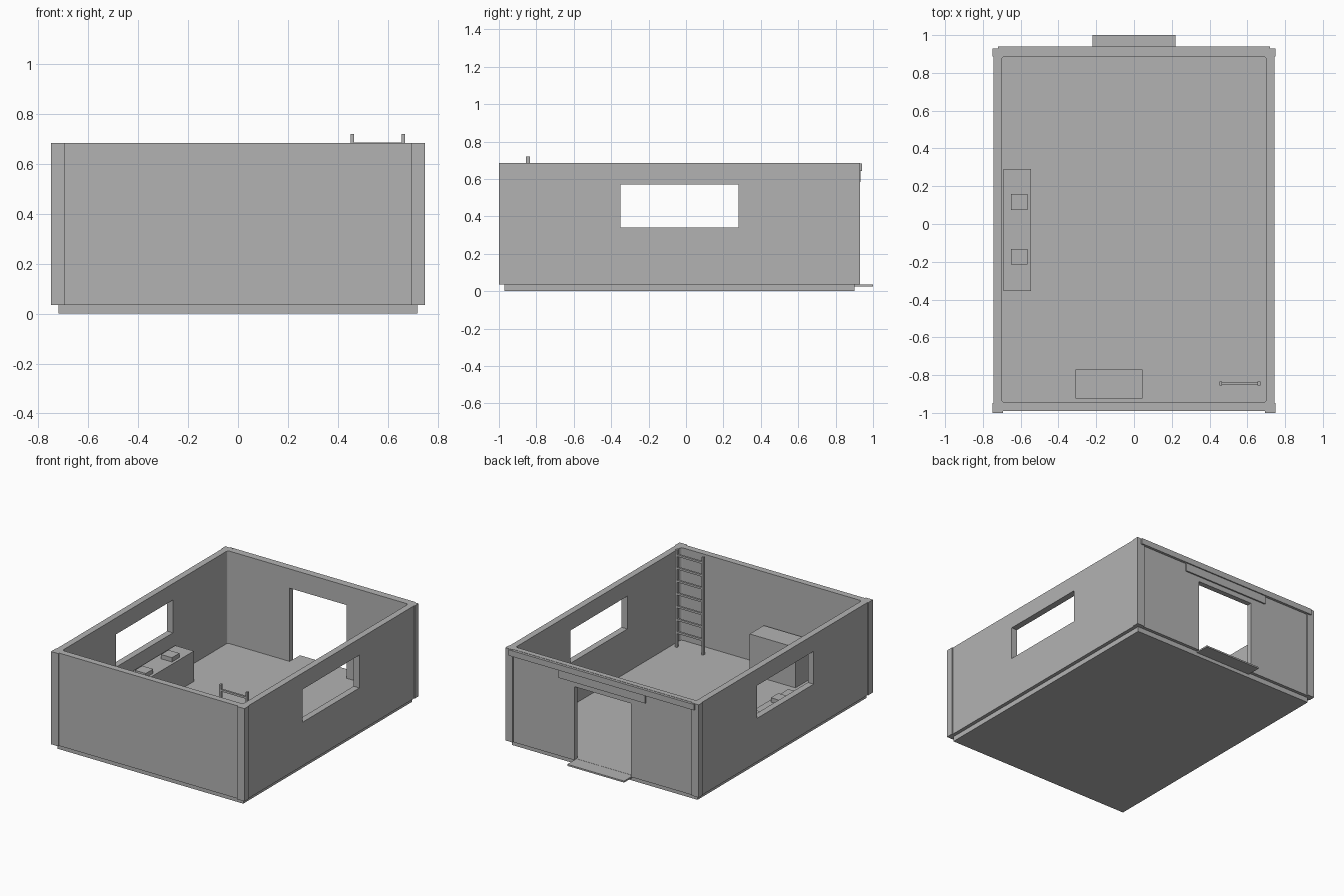
import bpy
import bmesh

if "Cube" in bpy.data.objects:
    bpy.data.objects.remove(bpy.data.objects["Cube"], do_unlink=True)

grey = bpy.data.materials.new("plain_grey")
grey.use_nodes = True
grey.diffuse_color = (0.45, 0.45, 0.45, 1)
grey.node_tree.nodes["Principled BSDF"].inputs["Base Color"].default_value = (0.45, 0.45, 0.45, 1)


def box(name, x, y, z, corner=0):
    """Box from (min, max) ranges, with optionally rounded upright edges."""
    bm = bmesh.new()
    bmesh.ops.create_cube(bm, size=1)
    for v in bm.verts:
        v.co = [lo + (c + 0.5) * (hi - lo) for c, (lo, hi) in zip(v.co, (x, y, z))]
    if corner:
        upright = [e for e in bm.edges
                   if abs(e.verts[0].co.z - e.verts[1].co.z) > 0.01]
        bmesh.ops.bevel(bm, geom=upright, offset=corner, segments=3,
                        profile=0.5, affect='EDGES')
    mesh = bpy.data.meshes.new(name)
    bm.to_mesh(mesh)
    bm.free()
    mesh.materials.append(grey)
    obj = bpy.data.objects.new(name, mesh)
    bpy.context.collection.objects.link(obj)
    return obj


def cut(target, cutters):
    """Subtract the cutters, keep the result and remove the cutters."""
    for c in cutters:
        mod = target.modifiers.new("cut", 'BOOLEAN')
        mod.operation = 'DIFFERENCE'
        mod.solver = 'EXACT'
        mod.object = c
    bpy.context.view_layer.update()
    graph = bpy.context.evaluated_depsgraph_get()
    mesh = bpy.data.meshes.new_from_object(target.evaluated_get(graph))
    target.modifiers.clear()
    target.data = mesh
    for c in cutters:
        bpy.data.objects.remove(c, do_unlink=True)


BOTTOM, TOP, FLOOR = 0.035, 0.685, 0.037

# Floor slab and doorstep
box("floor_slab", (-0.72, 0.72), (-0.97, 0.90), (0, FLOOR))
box("doorstep", (-0.22, 0.22), (0.88, 1.0), (0.025, 0.036))

# Walls with side windows and back doorway
walls = box("walls", (-0.745, 0.745), (-0.99, 0.922), (BOTTOM, TOP))
cut(walls, [
    box("room_cutter", (-0.70, 0.70), (-0.945, 0.885), (-0.1, 1), 0.015),
    box("window_cutter", (-1, 1), (-0.35, 0.28), (0.34, 0.57)),
    box("door_cutter", (-0.22, 0.22), (0.8, 1.1), (-0.1, 0.55)),
])

# Corner posts
for side, s in (("left", 1), ("right", -1)):
    xs = sorted((s * 0.693, s * 0.75))
    box("front_post_" + side, xs, (-1.0, -0.947), (BOTTOM, TOP))
    box("back_post_" + side, xs, (0.887, 0.93), (BOTTOM, TOP))

# Trim above the doorway
box("back_trim", (-0.72, 0.72), (0.91, 0.94), (0.642, TOP - 0.002))
box("door_header", (-0.335, 0.335), (0.91, 0.932), (0.585, 0.645))

# Ladder
for side, x in (("left", 0.655), ("right", 0.452)):
    box("ladder_rail_" + side, (x, x + 0.014), (-0.855, -0.835), (FLOOR, 0.72))
for i in range(7):
    z = 0.68 - i * 0.09
    box("ladder_rung_%d" % (i + 1), (0.46, 0.66), (-0.852, -0.838), (z - 0.007, z + 0.007))

# Side counter with two small boxes
box("counter", (-0.69, -0.545), (-0.355, 0.29), (FLOOR, 0.25))
for name, y in (("front", -0.215), ("back", 0.075)):
    box("counter_box_" + name, (-0.65, -0.565), (y, y + 0.083), (0.25, 0.28))

# Cabinet by the front wall
box("cabinet", (-0.31, 0.045), (-0.925, -0.77), (FLOOR, 0.32))
